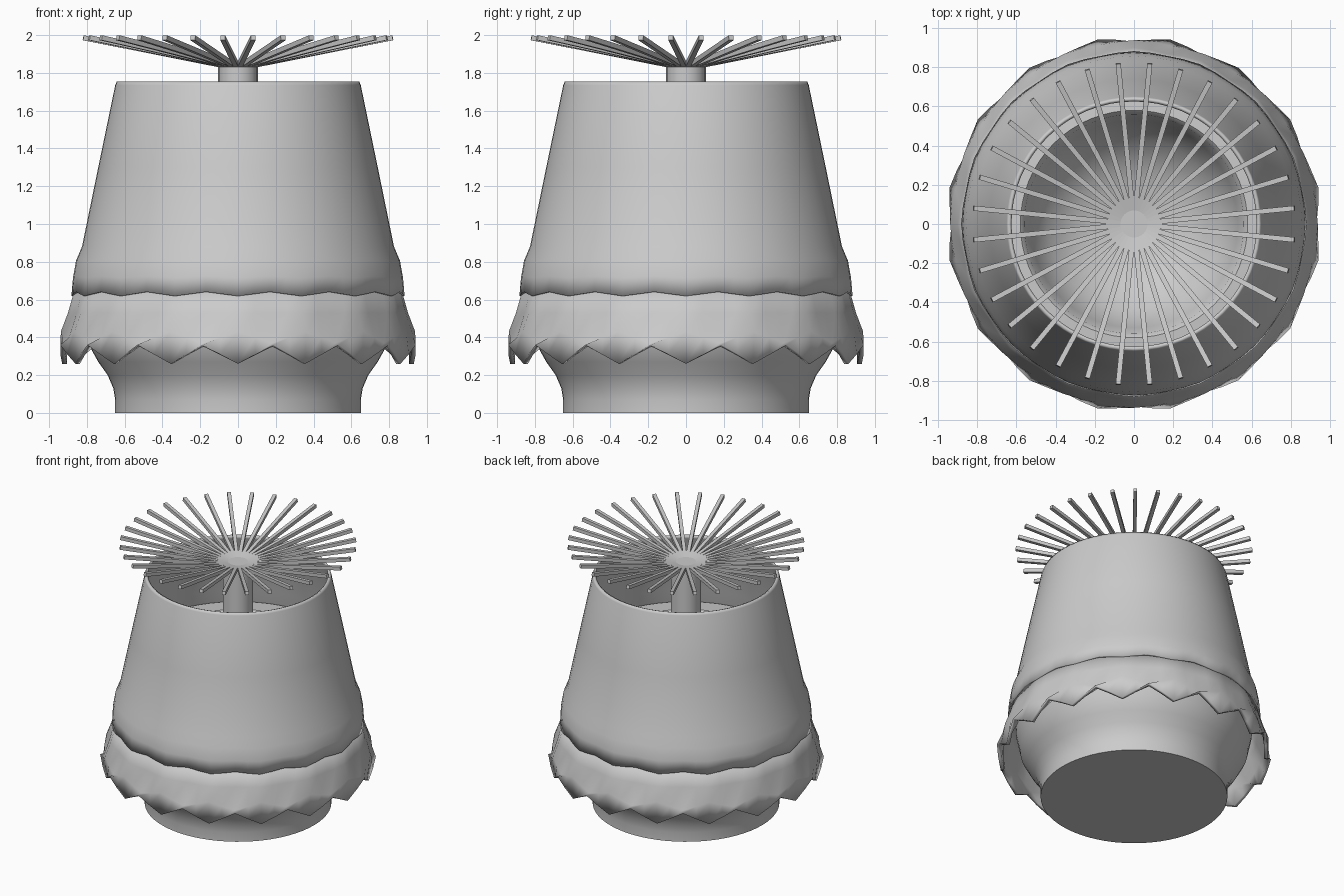
import bpy, bmesh, math
from mathutils import Matrix, Vector

cube = bpy.data.objects.get("Cube")
if cube:
    bpy.data.objects.remove(cube, do_unlink=True)

GREY = (0.6, 0.6, 0.6, 1)
mat = bpy.data.materials.new("plain_grey")
mat.use_nodes = True
mat.diffuse_color = GREY
mat.node_tree.nodes["Principled BSDF"].inputs["Base Color"].default_value = GREY


def add_object(name, bm, smooth=True, angle=35):
    bmesh.ops.recalc_face_normals(bm, faces=bm.faces)
    mesh = bpy.data.meshes.new(name)
    bm.to_mesh(mesh)
    bm.free()
    mesh.materials.append(mat)
    ob = bpy.data.objects.new(name, mesh)
    bpy.context.collection.objects.link(ob)
    if smooth:
        bpy.ops.object.select_all(action='DESELECT')
        ob.select_set(True)
        bpy.context.view_layer.objects.active = ob
        bpy.ops.object.shade_smooth_by_angle(angle=math.radians(angle))
    return ob


def lathe(name, profile, segments, ripple=None, angle=35):
    """Spin (radius, height) points; ripple(i, a) shifts ring i at angle a."""
    bm = bmesh.new()
    rings = []
    for i, (r, z) in enumerate(profile):
        if r == 0:
            rings.append([bm.verts.new((0, 0, z))] * segments)
            continue
        ring = []
        for k in range(segments):
            a = math.tau * k / segments
            dr, dz = ripple(i, a) if ripple else (0, 0)
            ring.append(bm.verts.new(((r + dr) * math.cos(a), (r + dr) * math.sin(a), z + dz)))
        rings.append(ring)
    for low, high in zip(rings, rings[1:]):
        for k in range(segments):
            n = (k + 1) % segments
            corners = list(dict.fromkeys((low[k], low[n], high[n], high[k])))
            bm.faces.new(corners)
    return add_object(name, bm, angle=angle)


# Pot that flares out under the frills, with a deep bowl inside
lathe("pot", [(0, 0), (0.65, 0), (0.65, 0.07), (0.66, 0.13), (0.69, 0.2),
              (0.74, 0.27), (0.79, 0.36), (0.82, 0.5), (0.83, 0.66), (0.81, 0.85),
              (0.73, 1.2), (0.58, 1.21), (0.56, 1.19), (0.53, 1.03), (0.44, 0.87),
              (0.3, 0.76), (0.15, 0.71), (0, 0.7)], 64)


# Tapered cover with a softly waved lower edge
def cover_wave(i, a):
    amount = (1, 0.4, 0.4)[i] if i < 3 else 0
    return 0.004 * amount * math.cos(16 * a), -0.011 * amount * math.cos(16 * a)


cover = lathe("cover", [(0.878, 0.63), (0.872, 0.72), (0.856, 0.81), (0.826, 0.88),
                        (0.74, 1.3), (0.65, 1.735), (0.642, 1.755)], 64, cover_wave)
solid = cover.modifiers.new("thickness", 'SOLIDIFY')
solid.thickness = 0.018
solid.offset = -1


# Pleated frill whose points tuck inwards at the hem
def frill_wave(i, a):
    c = math.cos(16 * a)
    return ((-0.014 * c, -0.05 * c), (0.004 * c, 0.03 * c),
            (0.008 * c, 0), (0.004 * c, 0))[i]


frill = lathe("frill", [(0.945, 0.31), (0.934, 0.4), (0.892, 0.53), (0.856, 0.67)],
              64, frill_wave, angle=25)
solid = frill.modifiers.new("thickness", 'SOLIDIFY')
solid.thickness = 0.025
solid.offset = -1

# Central post
lathe("post", [(0, 0.7), (0.105, 0.7), (0.105, 1.85), (0, 1.85)], 16)

# Crown of rising spokes
bm = bmesh.new()
COUNT = 32
for k in range(COUNT):
    turn = Matrix.Rotation(math.tau * (k + 0.5) / COUNT, 4, 'Z')
    start, end = Vector((0.07, 0, 1.837)), Vector((0.823, 0, 1.986))
    span = end - start
    tilt = Matrix.Rotation(-math.atan2(span.z, span.x), 4, 'Y')
    size = Matrix.Diagonal((span.length, 0.026, 0.026, 1))
    bmesh.ops.create_cube(bm, size=1, matrix=turn @ Matrix.Translation((start + end) / 2) @ tilt @ size)
add_object("spokes", bm, smooth=False)
